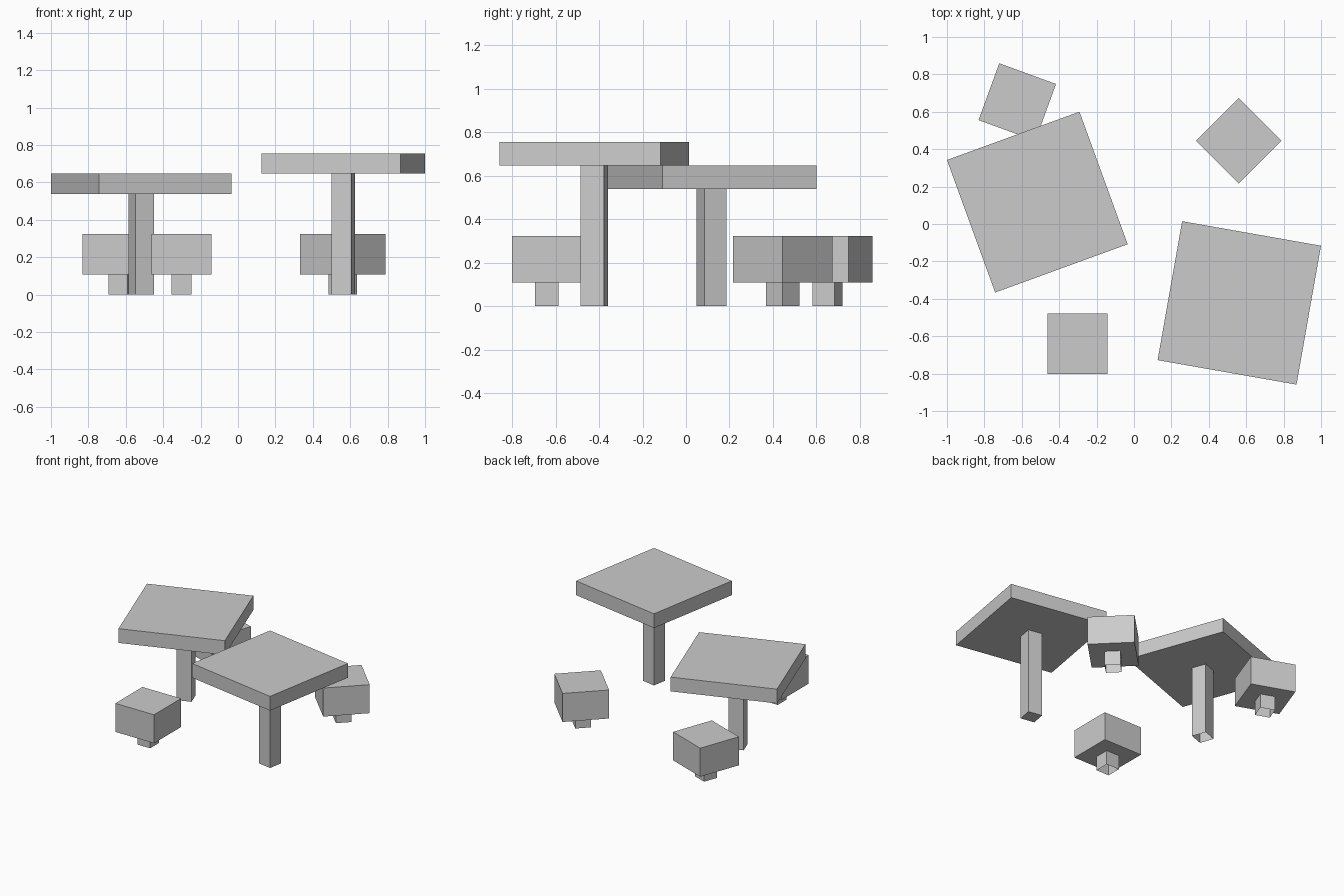
import bpy, bmesh
from math import radians

if "Cube" in bpy.data.objects:
    bpy.data.objects.remove(bpy.data.objects["Cube"])

U = 0.1077  # one module: leg width and slab thickness


def box(name, loc, angle, width, z0, z1, open_bottom=False):
    bm = bmesh.new()
    bmesh.ops.create_cube(bm, size=1)
    if open_bottom:
        low = [f for f in bm.faces if f.normal.z < -0.5]
        bmesh.ops.delete(bm, geom=low, context='FACES_ONLY')
    bmesh.ops.scale(bm, vec=(width, width, z1 - z0), verts=bm.verts)
    me = bpy.data.meshes.new(name)
    bm.to_mesh(me)
    bm.free()
    ob = bpy.data.objects.new(name, me)
    ob.location = (loc[0], loc[1], (z0 + z1) / 2)
    ob.rotation_euler.z = radians(angle)
    bpy.context.collection.objects.link(ob)


def pedestal(name, slab, loc, angle, width, height, thick, open_leg=True):
    # square leg with a square slab resting on it (sizes in modules)
    box(name + "_leg", loc, angle, U, 0, height * U, open_leg)
    box(name + "_" + slab, loc, angle, width * U, height * U, (height + thick) * U)


# tables
pedestal("low_table", "top", (-0.517, 0.117), 20, 7, 5, 1)
pedestal("high_table", "top", (0.563, -0.422), -10, 7, 6, 1, False)

# stools
pedestal("back_left_stool", "seat", (-0.624, 0.652), -20, 3, 1, 2)
pedestal("back_right_stool", "seat", (0.56, 0.445), 45, 3, 1, 2)
pedestal("front_stool", "seat", (-0.302, -0.64), 0, 3, 1, 2)
